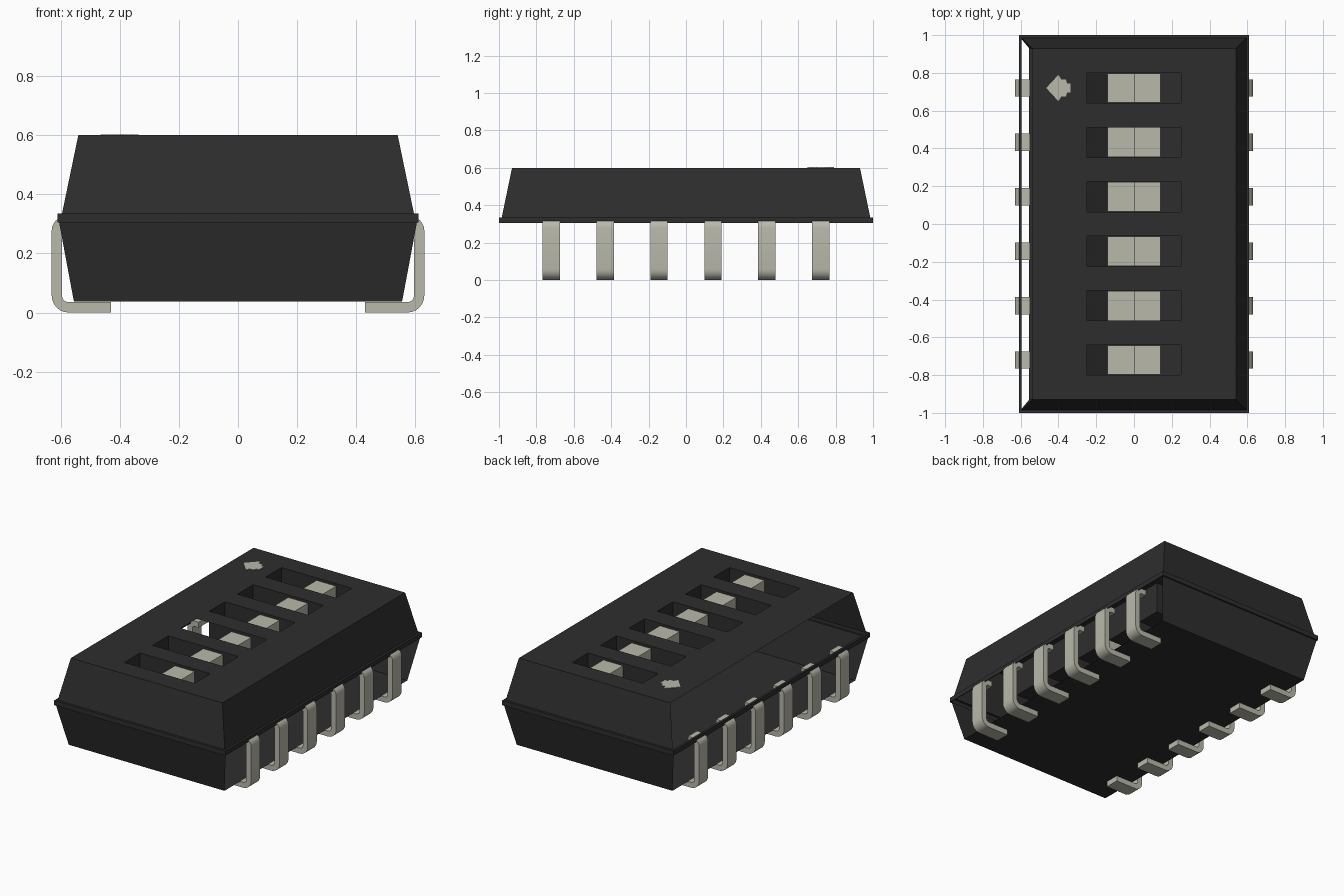
import bpy, bmesh, math
from mathutils import Vector

cube = bpy.data.objects.get("Cube")
if cube:
    bpy.data.objects.remove(cube, do_unlink=True)


def material(name, rgb):
    m = bpy.data.materials.new(name)
    m.use_nodes = True
    m.diffuse_color = (*rgb, 1)
    bsdf = m.node_tree.nodes["Principled BSDF"]
    bsdf.inputs["Base Color"].default_value = (*rgb, 1)
    bsdf.inputs["Roughness"].default_value = 0.6
    return m


BLACK = material("black plastic", (0.027, 0.027, 0.027))
DEEP = material("deep black plastic", (0.015, 0.015, 0.015))
METAL = material("tinned metal", (0.49, 0.485, 0.41))
CREAM = material("cream plastic", (0.485, 0.48, 0.405))

SLOTS = [(i - 2.5) * 0.288 for i in range(6)]
SLOT_X, SLOT_Y, SLOT_Z, TOP = 0.25, 0.08, 0.4, 0.6


def finish(bm, name, *mats):
    mesh = bpy.data.meshes.new(name)
    bm.to_mesh(mesh)
    bm.free()
    for m in mats:
        mesh.materials.append(m)
    obj = bpy.data.objects.new(name, mesh)
    bpy.context.collection.objects.link(obj)
    return obj


def face(bm, points, facing, mat=0):
    f = bm.faces.new([bm.verts.new(p) for p in points])
    f.normal_update()
    if f.normal.dot(Vector(facing)) < 0:
        f.normal_flip()
    f.material_index = mat


def flat(bm, x0, x1, y0, y1, z, up=1, mat=0):
    face(bm, [(x0, y0, z), (x1, y0, z), (x1, y1, z), (x0, y1, z)], (0, 0, up), mat)


def extrude(name, outline, place, depth, mat):
    """Closed prism from a 2D outline; place maps (u, v, w) to space."""
    bm = bmesh.new()
    a, b = [[bm.verts.new(place(u, v, w)) for u, v in outline] for w in (-depth / 2, depth / 2)]
    n = len(a)
    bm.faces.new(a)
    bm.faces.new(b[::-1])
    for i in range(n):
        bm.faces.new((a[i], b[i], b[(i + 1) % n], a[(i + 1) % n]))
    bmesh.ops.recalc_face_normals(bm, faces=bm.faces)
    return finish(bm, name, mat)


# Hollow housing: tapered shells around a flange, open along the pin sides
bm = bmesh.new()
rings = [(0.555, 0.93, 0.038), (0.605, 0.99, 0.305), (0.61, 1, 0.305),
         (0.61, 1, 0.335), (0.595, 0.985, 0.335), (0.54, 0.93, TOP)]
sides = [(0, -1), (1, 0), (0, 1), (-1, 0)]
open_sides = {0: (1, 3), 4: (3,)}


def corner(ring, k):
    sx, sy = [(-1, -1), (1, -1), (1, 1), (-1, 1)][k % 4]
    return (sx * ring[0], sy * ring[1], ring[2])


for level, (lo, hi) in enumerate(zip(rings, rings[1:])):
    for k, (nx, ny) in enumerate(sides):
        if k in open_sides.get(level, ()):
            continue
        direction = {1: (0, 0, -1), 3: (0, 0, 1)}.get(level, (nx, ny, 0))
        face(bm, [corner(lo, k), corner(lo, k + 1), corner(hi, k + 1), corner(hi, k)], direction)
flat(bm, -0.555, 0.555, -0.93, 0.93, 0.038, -1)

# Top plate with six slots
flat(bm, -0.54, -SLOT_X, -0.93, 0.93, TOP)
flat(bm, SLOT_X, 0.54, -0.93, 0.93, TOP)
starts = [-0.93] + [y + SLOT_Y for y in SLOTS]
ends = [y - SLOT_Y for y in SLOTS] + [0.93]
for y0, y1 in zip(starts, ends):
    flat(bm, -SLOT_X, SLOT_X, y0, y1, TOP)

# Slot pockets, one of them open to the hollow inside
for i, y in enumerate(SLOTS):
    flat(bm, -SLOT_X, -0.14, y - SLOT_Y, y + SLOT_Y, SLOT_Z, 1, 1)
    flat(bm, -0.14, SLOT_X, y - SLOT_Y, y + SLOT_Y, SLOT_Z)
    for nx, ny in sides:
        if i == 2 and (nx == -1 or ny == 1):
            continue
        p = Vector((nx * SLOT_X, y + ny * SLOT_Y, 0))
        t = Vector((abs(ny) * SLOT_X, abs(nx) * SLOT_Y, 0))
        lo, hi = Vector((0, 0, SLOT_Z)), Vector((0, 0, TOP))
        face(bm, [p - t + lo, p + t + lo, p + t + hi, p - t + hi], (-nx, -ny, 0))
bmesh.ops.remove_doubles(bm, verts=bm.verts, dist=0.0001)
finish(bm, "housing", BLACK, DEEP)

# Stepped sliders, raised on one half
step = [(-0.14, SLOT_Z + 0.002), (0.14, SLOT_Z + 0.002), (0.14, 0.585),
        (0, 0.585), (0, 0.47), (-0.14, 0.47)]
for i, y in enumerate(SLOTS):
    extrude(f"slider_{i + 1}", step, lambda u, v, w: (u, y + w, v), 0.156, CREAM)


# Bent pins: centre line with two rounded bends, thickened to both sides
def bend(cx, cz, r, start):
    angles = [math.radians(start + 15 * k) for k in range(7)]
    return [(cx + r * math.cos(a), cz + r * math.sin(a), a) for a in angles]


path = [(0.43, 0.0175, -math.pi / 2)] + bend(0.5725, 0.0575, 0.04, -90)
path += bend(0.5825, 0.2775, 0.03, 0) + [(0.55, 0.3075, math.pi / 2)]


def offset(d):
    return [(x + d * math.cos(a), z + d * math.sin(a)) for x, z, a in path]


pin = offset(0.0175) + offset(-0.0175)[::-1]
for side, s in (("left", 1), ("right", -1)):
    for i, y in enumerate(SLOTS):
        obj = extrude(f"pin_{side}_{i + 1}", pin, lambda u, v, w: (s * u, y + w, v), 0.092, METAL)
        bpy.ops.object.select_all(action="DESELECT")
        obj.select_set(True)
        bpy.context.view_layer.objects.active = obj
        bpy.ops.object.shade_smooth_by_angle(angle=math.radians(35))

# Arrow mark on the top
half = [(-0.465, 0), (-0.4, 0.07), (-0.385, 0.045), (-0.36, 0.045), (-0.355, 0.025), (-0.337, 0.025)]
arrow = half + [(x, -y) for x, y in half[:0:-1]]
extrude("arrow_mark", arrow, lambda u, v, w: (u, 0.72 + v, TOP + 0.001 + w), 0.004, CREAM)
